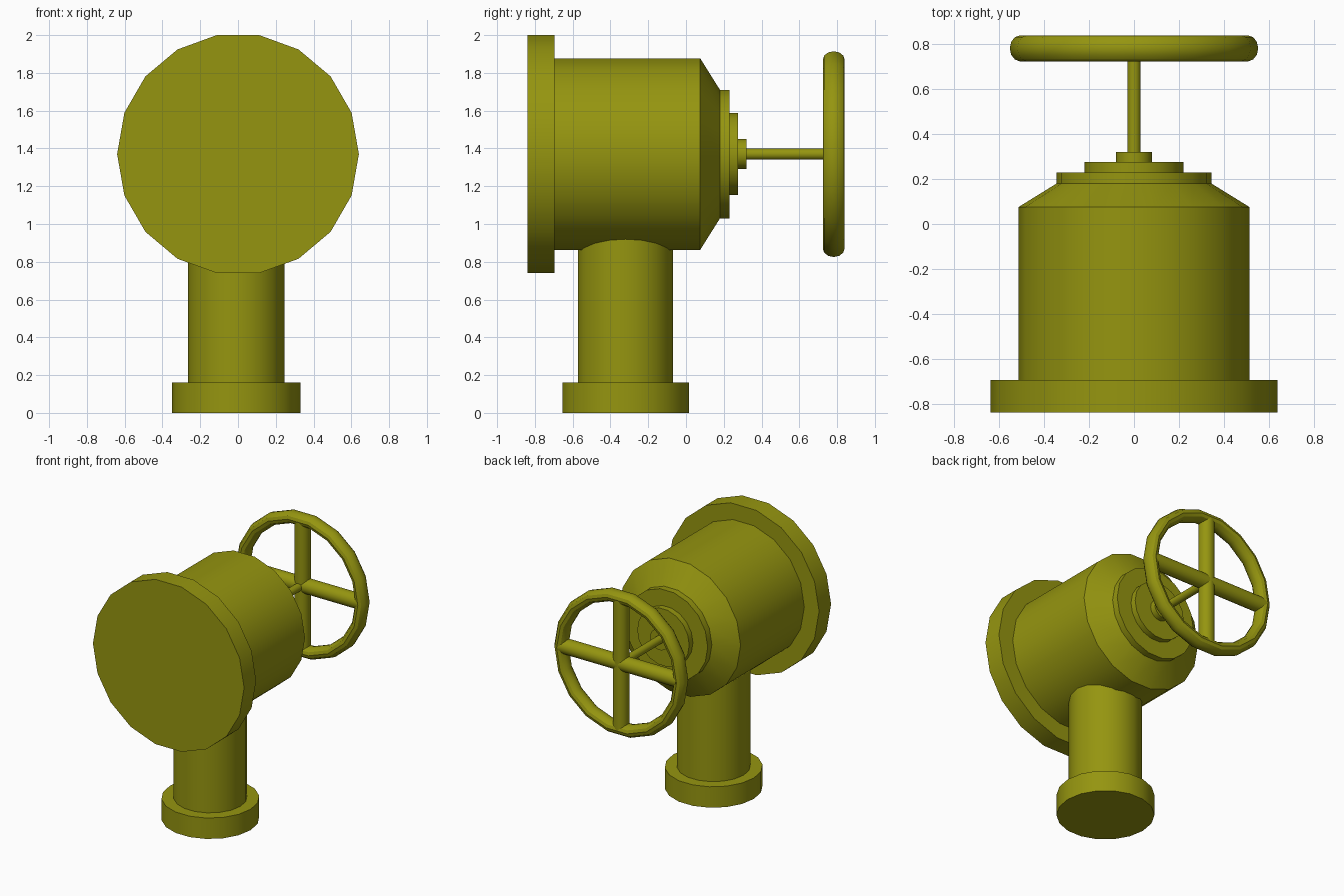
import bpy, bmesh
from math import sin, cos, tau, radians
from mathutils import Matrix, Vector

cube = bpy.data.objects.get("Cube")
if cube:
    bpy.data.objects.remove(cube, do_unlink=True)

SIDES = 18
AXIS_Z = 1.37          # height of the main horizontal axis
WHEEL_Y = 0.782        # plane of the hand wheel

olive = bpy.data.materials.new("olive paint")
color = (0.3, 0.3, 0.005, 1)
olive.diffuse_color = color
olive.use_nodes = True
olive.node_tree.nodes["Principled BSDF"].inputs["Base Color"].default_value = color

TO_Y = Matrix.Rotation(radians(-90), 4, 'X')
TO_X = Matrix.Rotation(radians(90), 4, 'Y')
UP = Matrix.Identity(4)


def lathe(name, profile, origin, turn=UP, ring=False, sides=SIDES):
    """Spin (radius, height) points round an axis; ring closes the profile."""
    bm = bmesh.new()
    loops = [[bm.verts.new((r * cos(tau * i / sides), r * sin(tau * i / sides), h))
              for i in range(sides)] for r, h in profile]
    pairs = list(zip(loops, loops[1:]))
    if ring:
        pairs.append((loops[-1], loops[0]))
    else:
        bm.faces.new(loops[0])
        bm.faces.new(loops[-1])
    for a, b in pairs:
        for i in range(sides):
            j = (i + 1) % sides
            bm.faces.new((a[i], a[j], b[j], b[i]))
    bmesh.ops.recalc_face_normals(bm, faces=bm.faces)
    bm.transform(Matrix.Translation(Vector(origin)) @ turn)
    mesh = bpy.data.meshes.new(name)
    bm.to_mesh(mesh)
    bm.free()
    mesh.materials.append(olive)
    obj = bpy.data.objects.new(name, mesh)
    bpy.context.collection.objects.link(obj)
    bpy.ops.object.select_all(action='DESELECT')
    obj.select_set(True)
    bpy.context.view_layer.objects.active = obj
    bpy.ops.object.shade_smooth_by_angle(angle=radians(30))
    return obj


def tube(name, radius, start, end, origin, turn=UP):
    return lathe(name, [(radius, start), (radius, end)], origin, turn)


# Horizontal body with its front flange and stepped rear cap
axis = (0, 0, AXIS_Z)
tube("front_flange", 0.64, -0.84, -0.695, axis, TO_Y)
lathe("body", [(0.515, -0.7), (0.515, 0.075), (0.345, 0.18)], axis, TO_Y)
tube("cap_large_step", 0.345, 0.175, 0.23, axis, TO_Y)
tube("cap_middle_step", 0.22, 0.225, 0.275, axis, TO_Y)
tube("cap_small_step", 0.08, 0.27, 0.32, axis, TO_Y)
tube("stem", 0.03, 0.3, WHEEL_Y, axis, TO_Y)

# Vertical pipe and base flange
foot = (-0.01, -0.32, 0)
tube("base_flange", 0.34, 0, 0.16, foot)
tube("pipe", 0.255, 0.15, 1.2, foot)

# Hand wheel with four spokes
hub = (0, WHEEL_Y, AXIS_Z)
section = [(0.507 + 0.046 * cos(tau * i / 12), 0.058 * sin(tau * i / 12))
           for i in range(12)]
lathe("wheel_rim", section, hub, TO_Y, ring=True)
for name, turn in (("wheel_spoke_upright", UP), ("wheel_spoke_level", TO_X)):
    tube(name, 0.057, -0.5, 0.5, hub, turn)
